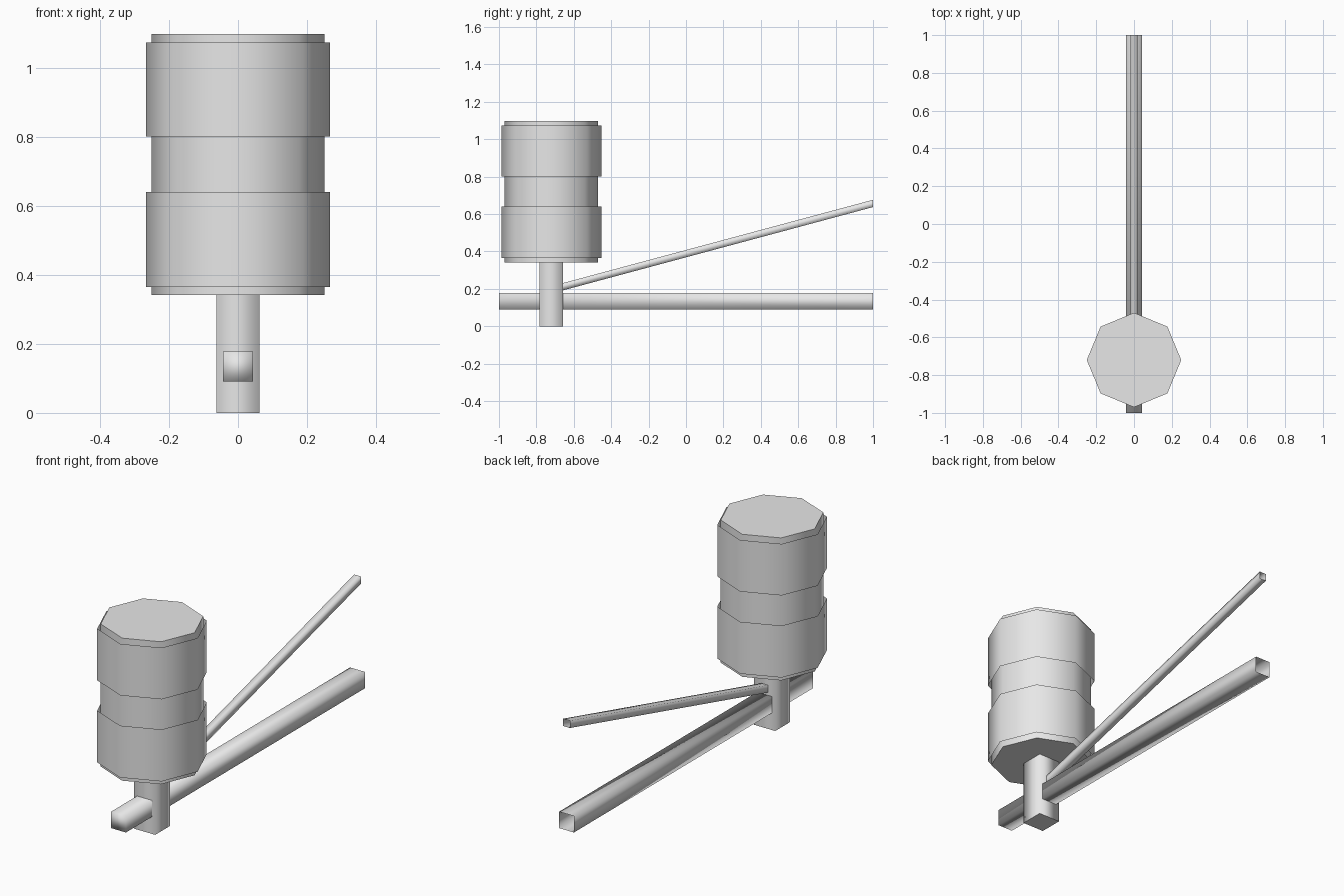
import bpy
import bmesh
import math
from mathutils import Vector

cube = bpy.data.objects.get("Cube")
if cube:
    bpy.data.objects.remove(cube, do_unlink=True)

grey = bpy.data.materials.new("plain_grey")
grey.use_nodes = True
COLOUR = (0.8, 0.8, 0.8, 1)
grey.diffuse_color = COLOUR
grey.node_tree.nodes["Principled BSDF"].inputs["Base Color"].default_value = COLOUR


def prism(name, start, end, section, start_cap=True, end_cap=True, crisp=True):
    """Sweep a section from start to end; crisp caps are shaded flat."""
    bm = bmesh.new()
    rings = [[bm.verts.new(Vector(c) + p) for p in section] for c in (start, end)]
    n = len(section)
    for i in range(n):
        j = (i + 1) % n
        bm.faces.new((rings[0][i], rings[0][j], rings[1][j], rings[1][i]))
    for wanted, ring in ((start_cap, rings[0][::-1]), (end_cap, rings[1])):
        if wanted:
            cap = bm.faces.new(ring)
            for edge in cap.edges:
                edge.smooth = not crisp
    for face in bm.faces:
        face.smooth = True
    mesh = bpy.data.meshes.new(name)
    bm.to_mesh(mesh)
    bm.free()
    mesh.materials.append(grey)
    obj = bpy.data.objects.new(name, mesh)
    bpy.context.collection.objects.link(obj)
    return obj


def octagon(radius):
    return [Vector((radius * math.cos(k * math.pi / 4),
                    radius * math.sin(k * math.pi / 4), 0)) for k in range(8)]


SQUARE = ((-1, -1), (1, -1), (1, 1), (-1, 1))


def flat_square(half):
    return [Vector((a * half, b * half, 0)) for a, b in SQUARE]


def upright_square(half):
    # Ordered so that sweeping towards +y gives outward faces
    return [Vector((-a * half, 0, b * half)) for a, b in SQUARE]


AXIS_Y = -0.72

# Drum with two thin open sleeves around it
prism("drum", (0, AXIS_Y, 0.342), (0, AXIS_Y, 1.097), octagon(0.25))
for name, low, high in (("lower_sleeve", 0.365, 0.64), ("upper_sleeve", 0.80, 1.073)):
    prism(name, (0, AXIS_Y, low), (0, AXIS_Y, high), octagon(0.267),
          start_cap=False, end_cap=False)

# Square post under the drum
prism("post", (0, AXIS_Y, 0), (0, AXIS_Y, 0.342), flat_square(0.0625), end_cap=False)

# Long horizontal beam, open at the back
prism("beam", (0, -1, 0.134), (0, 1, 0.134), upright_square(0.0435),
      end_cap=False, crisp=False)

# Sloping handle rising from the post, open at the back
prism("handle", (0, AXIS_Y, 0.195), (0, 1, 0.657), upright_square(0.0195),
      start_cap=False, end_cap=False)
